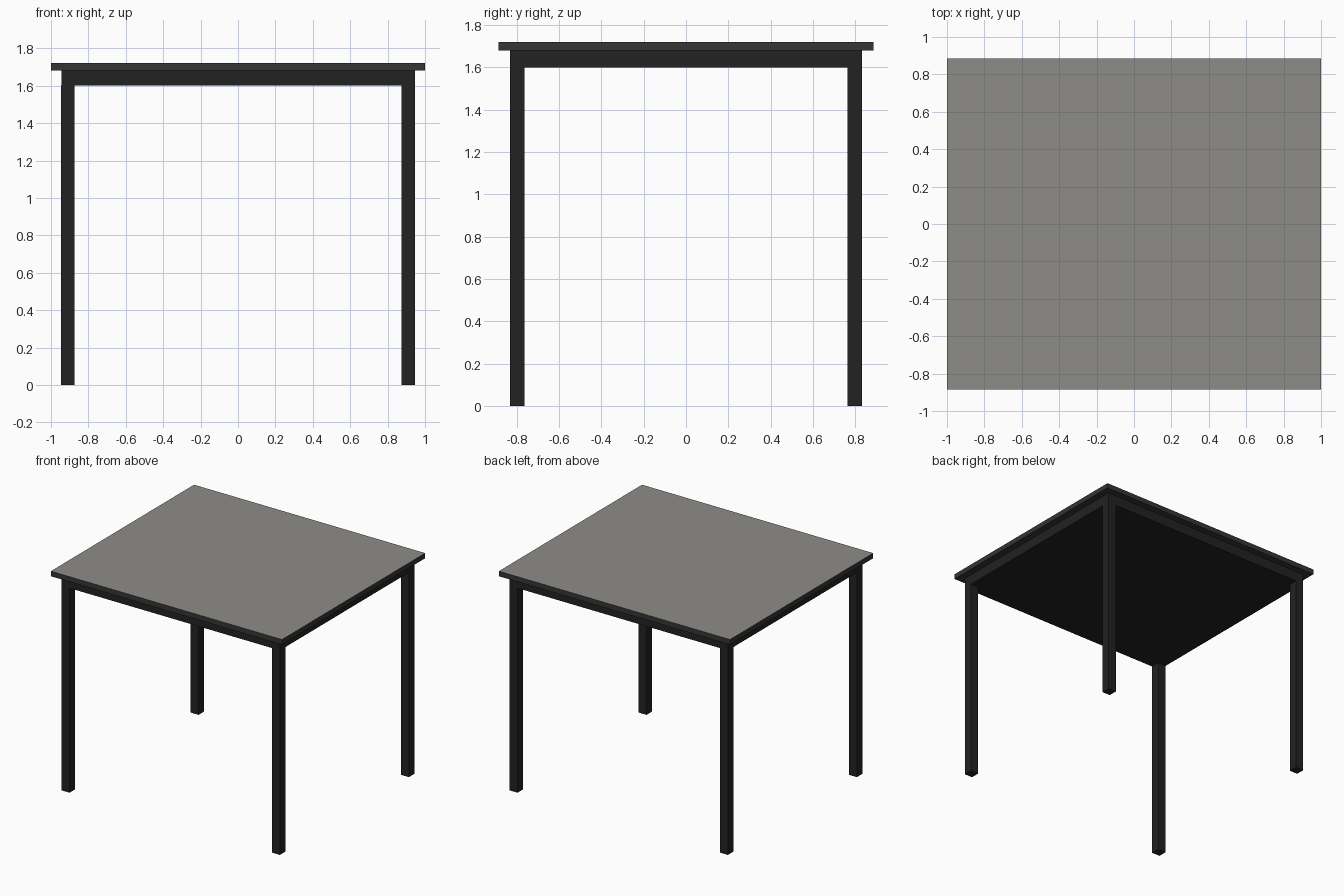
import bpy

if "Cube" in bpy.data.objects:
    bpy.data.objects.remove(bpy.data.objects["Cube"])


def material(name, rgb):
    mat = bpy.data.materials.new(name)
    mat.diffuse_color = (*rgb, 1)
    mat.use_nodes = True
    mat.node_tree.nodes["Principled BSDF"].inputs["Base Color"].default_value = mat.diffuse_color
    return mat


def box(name, lo, hi, mat):
    """Axis-aligned box between two opposite corners."""
    bpy.ops.mesh.primitive_cube_add(size=1, location=[(a + b) / 2 for a, b in zip(lo, hi)])
    obj = bpy.context.object
    obj.name = name
    obj.scale = [b - a for a, b in zip(lo, hi)]
    bpy.ops.object.transform_apply(location=False, rotation=False, scale=True)
    obj.data.materials.append(mat)
    return obj


surface_grey = material("surface_grey", (0.27, 0.265, 0.245))
edge_dark = material("edge_dark", (0.035, 0.035, 0.035))
frame_black = material("frame_black", (0.016, 0.016, 0.016))

TOP_Z, PLATE_Z, APRON_Z = 1.72, 1.68, 1.60
FX, FY, LEG = 0.945, 0.832, 0.07

# Tabletop with dark edges and a grey upper face
top = box("tabletop", (-1, -0.885, PLATE_Z), (1, 0.885, TOP_Z), edge_dark)
top.data.materials.append(surface_grey)
for face in top.data.polygons:
    if face.normal.z > 0.5:
        face.material_index = 1

# Closed apron block under the top
box("apron", (-FX, -FY, APRON_Z), (FX, FY, PLATE_Z), frame_black)

# Four square legs flush with the apron corners
for sx, side in ((-1, "left"), (1, "right")):
    for sy, end in ((-1, "front"), (1, "back")):
        cx, cy, h = sx * (FX - LEG / 2), sy * (FY - LEG / 2), LEG / 2
        box(f"{end}_{side}_leg", (cx - h, cy - h, 0), (cx + h, cy + h, APRON_Z), frame_black)
